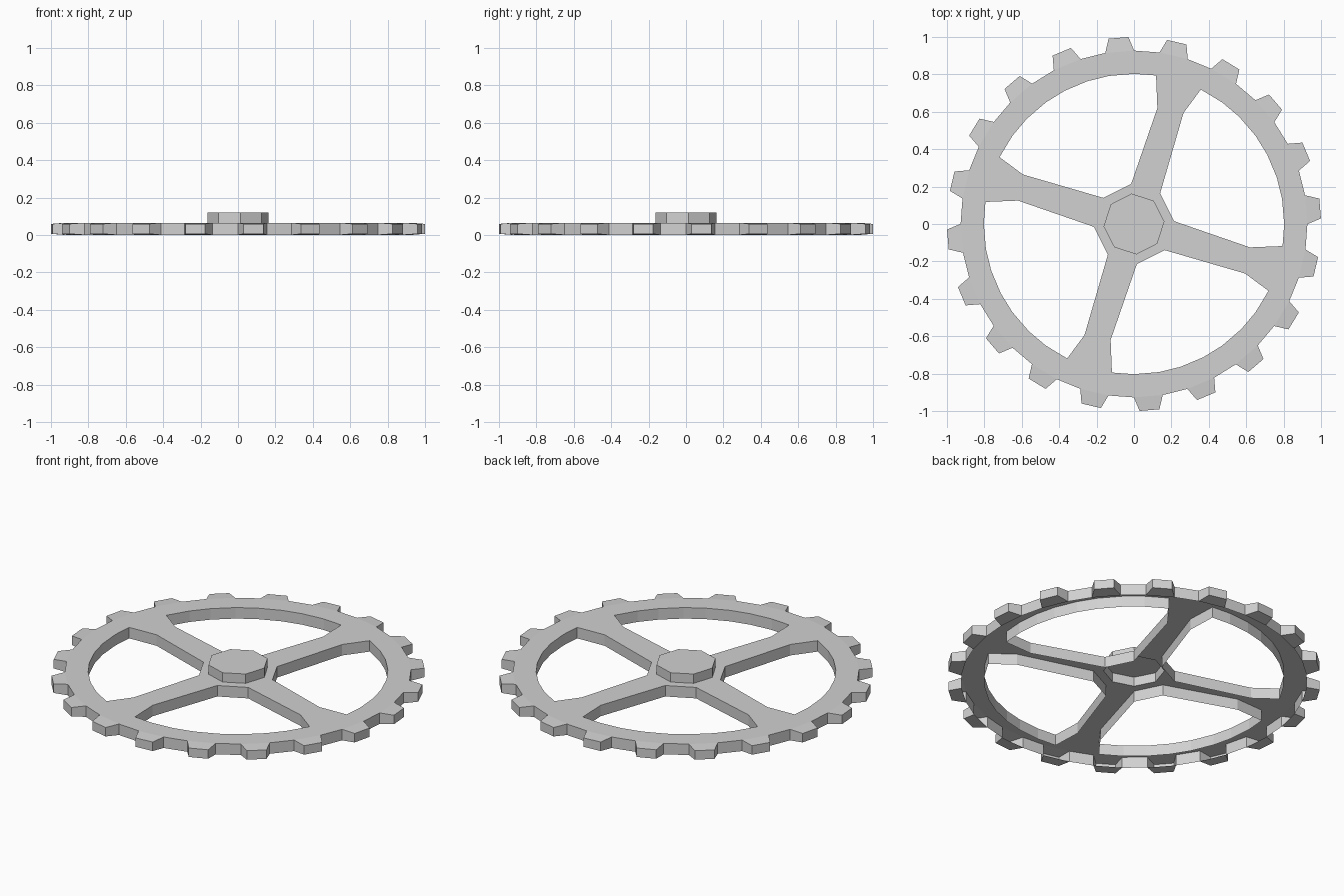
import bpy, bmesh
from math import sin, cos, radians

if "Cube" in bpy.data.objects:
    bpy.data.objects.remove(bpy.data.objects["Cube"], do_unlink=True)

# Sizes
TOP, HUB_TOP, BEVEL = 0.065, 0.12, 0.006
R_TIP, R_ROOT, R_INNER, R_HUB = 1.0, 0.927, 0.803, 0.163
TEETH, PITCH, TURN = 20, 18, 4.75
HALF_TIP, HALF_ROOT = 3.05, 4.8

metal = bpy.data.materials.new("grey_metal")
metal.use_nodes = True
metal.diffuse_color = (0.64, 0.64, 0.64, 1)
metal.node_tree.nodes["Principled BSDF"].inputs["Base Color"].default_value = metal.diffuse_color


def polar(r, deg, z=TOP):
    return (r * cos(radians(deg)), r * sin(radians(deg)), z)


def finish(bm, name):
    bmesh.ops.recalc_face_normals(bm, faces=bm.faces)
    mesh = bpy.data.meshes.new(name)
    bm.to_mesh(mesh)
    bm.free()
    mesh.materials.append(metal)
    obj = bpy.data.objects.new(name, mesh)
    bpy.context.collection.objects.link(obj)
    return obj


def add_loop(bm, points):
    verts = [bm.verts.new(p) for p in points]
    return [bm.edges.new((v, verts[(i + 1) % len(verts)])) for i, v in enumerate(verts)]


def wall(bm, edge, bottom=0.0):
    a, b = edge.verts
    low = [bm.verts.new((v.co.x, v.co.y, bottom)) for v in (b, a)]
    bm.faces.new((a, b, *low))


# Wheel: rim, spokes and hub plate as one sheet with side walls, open below
bm = bmesh.new()
root_angles = [TURN + PITCH * k + s * HALF_ROOT for k in range(TEETH) for s in (-1, 1)]
outer = add_loop(bm, [polar(R_ROOT, a) for a in root_angles])

# One window between two spokes, repeated every quarter turn
corners = [(-0.595, 0.265), (-0.165, 0.14), (-0.015, 0.215), (0.125, 0.62)]
arc = [a for a in root_angles if 81 < a < 154]
window = [polar(R_INNER, a) for a in arc] + [(x, y, TOP) for x, y in corners]
inner = []
for q in range(4):
    c, s = cos(radians(90 * q)), sin(radians(90 * q))
    inner += add_loop(bm, [(x * c - y * s, x * s + y * c, z) for x, y, z in window])
hub_ring = [polar(R_HUB, TURN + 45 * i) for i in range(8)]
hub_edges = add_loop(bm, hub_ring)
bmesh.ops.triangle_fill(bm, use_beauty=True, edges=outer + inner + hub_edges, normal=(0, 0, 1))

# Side walls in the gaps between teeth and around the windows
for edge in outer[1::2] + inner:
    wall(bm, edge)
bmesh.ops.remove_doubles(bm, verts=bm.verts, dist=0.0001)
finish(bm, "wheel_rim_and_spokes")

# Teeth: blocks narrowing slightly towards the tip, open at the root
bm = bmesh.new()
for k in range(TEETH):
    a = TURN + PITCH * k
    bottom, top = [], []
    for r, half, inset in ((R_ROOT, -HALF_ROOT, 0), (R_TIP, -HALF_TIP, BEVEL),
                           (R_TIP, HALF_TIP, BEVEL), (R_ROOT, HALF_ROOT, 0)):
        bottom.append(bm.verts.new(polar(r, a + half, inset)))
        top.append(bm.verts.new(polar(r, a + half, TOP - inset)))
    bm.faces.new(top)
    bm.faces.new(bottom[::-1])
    for i in range(3):
        bm.faces.new((bottom[i], bottom[i + 1], top[i + 1], top[i]))
finish(bm, "teeth")

# Hub: raised eight-sided cap, hollow below
bm = bmesh.new()
cap = add_loop(bm, [(x, y, HUB_TOP) for x, y, z in hub_ring])
bmesh.ops.contextual_create(bm, geom=cap)
for edge in cap:
    wall(bm, edge, TOP)
bmesh.ops.remove_doubles(bm, verts=bm.verts, dist=0.0001)
finish(bm, "hub_cap")
